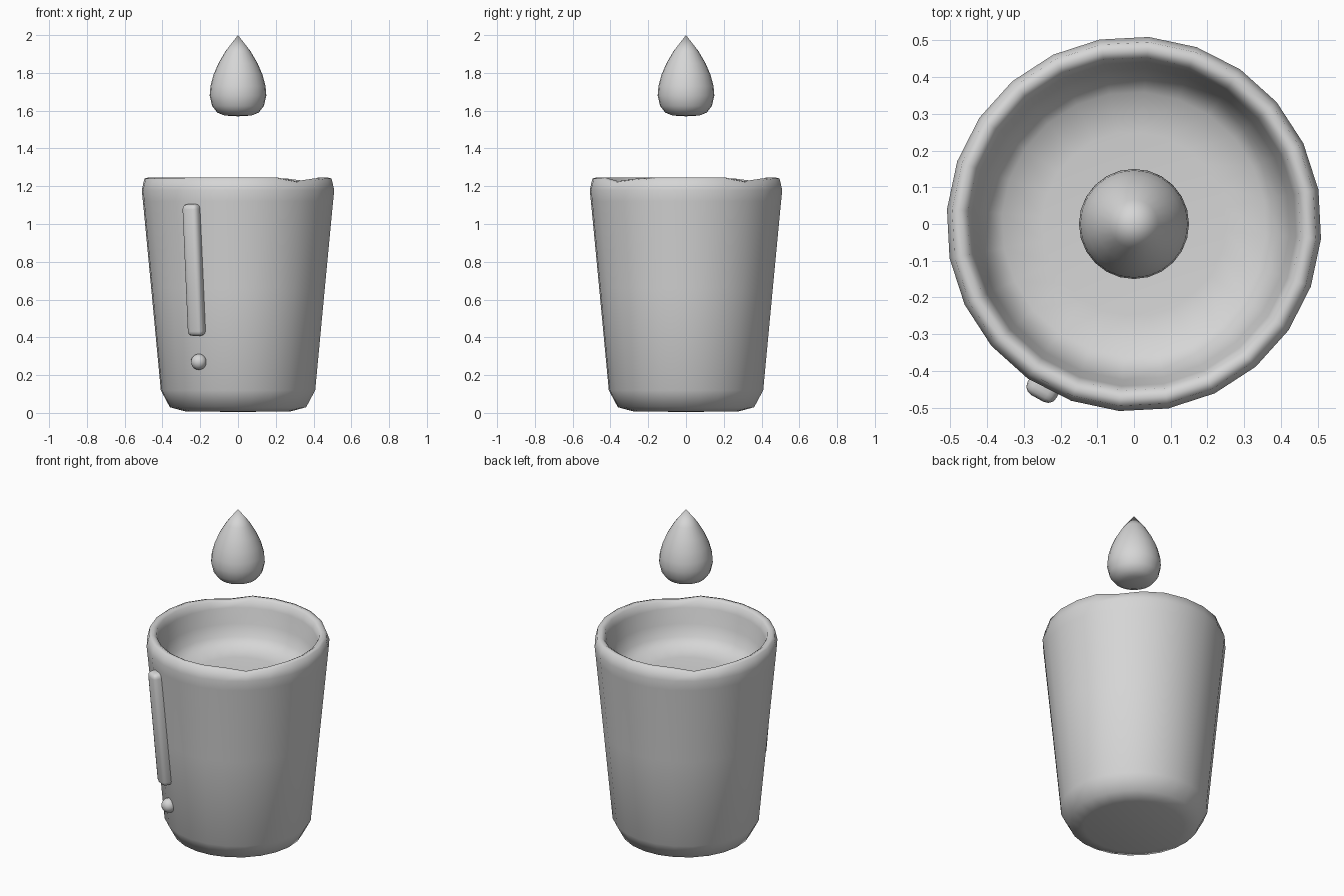
import bpy
import bmesh
from math import radians, cos, sin, pi, atan2
from mathutils import Matrix

if "Cube" in bpy.data.objects:
    bpy.data.objects.remove(bpy.data.objects["Cube"], do_unlink=True)

GREY = (0.67, 0.67, 0.67, 1.0)
grey = bpy.data.materials.new("plain grey")
grey.use_nodes = True
grey.diffuse_color = GREY
grey.node_tree.nodes["Principled BSDF"].inputs["Base Color"].default_value = GREY


def finish(bm, name, angle=50):
    """Turn a bmesh into a smooth-shaded object."""
    bmesh.ops.recalc_face_normals(bm, faces=bm.faces)
    mesh = bpy.data.meshes.new(name)
    bm.to_mesh(mesh)
    bm.free()
    mesh.materials.append(grey)
    obj = bpy.data.objects.new(name, mesh)
    bpy.context.collection.objects.link(obj)
    bpy.ops.object.select_all(action='DESELECT')
    bpy.context.view_layer.objects.active = obj
    obj.select_set(True)
    bpy.ops.object.shade_smooth_by_angle(angle=radians(angle))
    return obj


def lathe(profile, sides, turn=0.0):
    """Revolve (radius, height) points, closing both ends with a pole."""
    bm = bmesh.new()
    rings = []
    for r, z in profile:
        if r == 0:
            rings.append([bm.verts.new((0, 0, z))] * sides)
        else:
            angles = [turn + 2 * pi * i / sides for i in range(sides)]
            rings.append([bm.verts.new((r * cos(a), r * sin(a), z)) for a in angles])
    for low, high in zip(rings, rings[1:]):
        for i in range(sides):
            j = (i + 1) % sides
            corners = [low[i], low[j], high[j], high[i]]
            bm.faces.new(list(dict.fromkeys(corners)))
    return bm


# Cup: chamfered base, tapered wall, rolled rim and a shallow dished inside
cup_profile = [
    (0, 0.005), (0.28, 0.008), (0.362, 0.03), (0.41, 0.12),
    (0.461, 0.66), (0.505, 1.12), (0.511, 1.18), (0.497, 1.24), (0.475, 1.247),
    (0.455, 1.235), (0.443, 1.19), (0.425, 1.10), (0.402, 1.03), (0.36, 0.985),
    (0.25, 0.975), (0, 0.97),
]
cup = lathe(cup_profile, 24, radians(-4.5))
# Small dips in the rim at three of the diagonals
for v in cup.verts:
    a = atan2(v.co.y, v.co.x)
    if v.co.z > 1.21 and a > -pi / 2:
        v.co.z -= 0.025 * max(0.0, -cos(4 * a)) ** 4
finish(cup, "cup", 80)

# Drop floating above the cup
drop_profile = [
    (0, 1.57), (0.07, 1.574), (0.11, 1.59), (0.137, 1.625), (0.15, 1.68),
    (0.146, 1.73), (0.13, 1.79), (0.104, 1.85), (0.066, 1.915), (0, 2.0),
]
finish(lathe(drop_profile, 24), "drop", 80)

# Frame on the tapered wall: local x points outwards, z runs up the wall
OUT = radians(-119)
TILT = Matrix.Rotation(radians(5.1), 4, 'Y')


def on_wall(radius, height):
    spin = Matrix.Rotation(OUT, 4, 'Z')
    return spin @ Matrix.Translation((radius, 0, height)) @ TILT


# Raised strip with rounded edges
strip = bmesh.new()
bmesh.ops.create_cube(strip, size=1)
bmesh.ops.scale(strip, verts=strip.verts, vec=(0.075, 0.09, 0.70))
bmesh.ops.bevel(strip, geom=strip.edges[:], offset=0.026, segments=3,
                profile=0.5, affect='EDGES')
bmesh.ops.transform(strip, matrix=on_wall(0.477, 0.757), verts=strip.verts)
finish(strip, "level_strip")

# Round button below the strip
button = bmesh.new()
bmesh.ops.create_uvsphere(button, u_segments=16, v_segments=10, radius=0.042)
bmesh.ops.transform(button, matrix=on_wall(0.428, 0.27), verts=button.verts)
finish(button, "button", 80)
